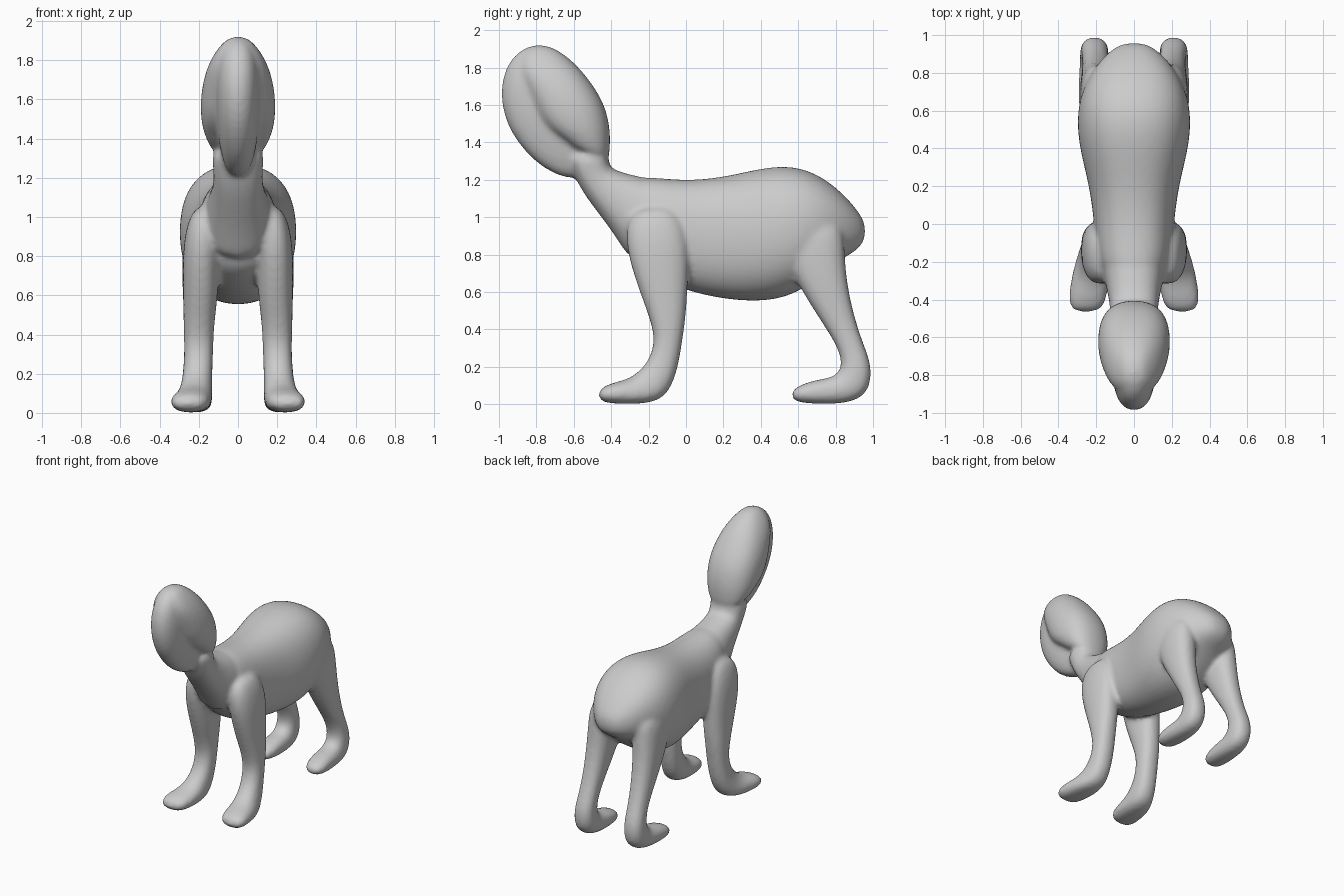
import bpy, bmesh, math
from mathutils import Vector

SIDES = 16
bm = bmesh.new()


def spow(v, e=0.85):
    return math.copysign(abs(v) ** e, v)


def loft(rings, mirror=False):
    """Closed tube; ring = (x centre, front y, front z, back y, back z, half width)."""
    for side in ((1, -1) if mirror else (1,)):
        loops = []
        for x, y0, z0, y1, z1, hw in rings:
            c = Vector((side * x, (y0 + y1) / 2, (z0 + z1) / 2))
            d = Vector((0, (y0 - y1) / 2, (z0 - z1) / 2))
            loop = []
            for i in range(SIDES):
                a = 2 * math.pi * i / SIDES
                p = c + d * spow(math.cos(a))
                p.x += hw * spow(math.sin(a))
                loop.append(bm.verts.new(p))
            loops.append(loop)
        for a, b in zip(loops, loops[1:]):
            for i in range(SIDES):
                j = (i + 1) % SIDES
                bm.faces.new((a[i], a[j], b[j], b[i]))
        bm.faces.new(loops[0][::-1])
        bm.faces.new(loops[-1])


# torso: y, bottom z, top z, half width
torso = [(-.30, .78, 1.22, .15), (-.18, .68, 1.22, .20), (0, .60, 1.20, .215),
         (.2, .555, 1.22, .24), (.4, .54, 1.27, .295), (.56, .57, 1.285, .31),
         (.70, .66, 1.24, .285), (.82, .77, 1.15, .22), (.91, .815, 1.05, .14),
         (.96, .88, .97, .06)]
loft([(0, y, b, y, t, w) for y, b, t, w in torso])

# neck
loft([(0, -.27, .72, .05, 1.17, .19), (0, -.35, .85, -.15, 1.20, .17),
      (0, -.43, .97, -.30, 1.23, .14), (0, -.54, 1.11, -.40, 1.26, .125),
      (0, -.60, 1.22, -.41, 1.29, .13), (0, -.66, 1.36, -.42, 1.38, .14)])

# narrow face ridge
loft([(0, -.82, 1.925, -.74, 1.92, .03), (0, -.91, 1.88, -.64, 1.86, .08),
      (0, -.97, 1.80, -.56, 1.78, .11), (0, -1.0, 1.67, -.50, 1.64, .12),
      (0, -.975, 1.52, -.46, 1.50, .115), (0, -.90, 1.39, -.45, 1.38, .10),
      (0, -.79, 1.275, -.46, 1.30, .08), (0, -.64, 1.20, -.52, 1.22, .045)])

# wide back of the head overhanging the face
loft([(0, -.82, 1.925, -.73, 1.92, .04), (0, -.90, 1.88, -.63, 1.86, .10),
      (0, -.92, 1.78, -.54, 1.77, .16), (0, -.86, 1.66, -.455, 1.65, .19),
      (0, -.82, 1.55, -.415, 1.55, .197), (0, -.76, 1.475, -.40, 1.44, .187),
      (0, -.69, 1.43, -.405, 1.37, .165), (0, -.60, 1.36, -.41, 1.28, .13)])

# front legs with splayed feet
loft([(.16, -.28, 1.05, -.08, 1.07, .06), (.175, -.33, .93, .0, .96, .095),
      (.19, -.31, .78, .02, .80, .095), (.19, -.25, .60, .01, .60, .09),
      (.20, -.195, .46, .0, .46, .08), (.20, -.165, .34, -.02, .33, .075),
      (.205, -.20, .23, -.045, .17, .075), (.215, -.27, .16, -.10, .04, .085),
      (.23, -.33, .13, -.20, .0, .10), (.245, -.40, .115, -.38, .0, .105),
      (.255, -.47, .08, -.47, .015, .08)], mirror=True)

# hind legs
loft([(.17, .52, 1.0, .84, 1.0, .10), (.185, .51, .80, .85, .84, .105),
      (.195, .62, .60, .86, .66, .09), (.20, .73, .43, .90, .47, .075),
      (.205, .815, .30, .95, .32, .068), (.21, .835, .20, 1.0, .20, .075),
      (.21, .80, .155, .98, .05, .078), (.21, .75, .14, .86, .0, .08),
      (.215, .66, .125, .68, .0, .085), (.22, .56, .08, .56, .015, .065)],
     mirror=True)

# fuse all parts into one smooth skin
bmesh.ops.recalc_face_normals(bm, faces=bm.faces)
mesh = bpy.data.meshes.new("animal_body")
bm.to_mesh(mesh)
bm.free()
body = bpy.data.objects.new("animal_body", mesh)
bpy.context.collection.objects.link(body)
sub = body.modifiers.new("round", 'SUBSURF')
sub.levels = sub.render_levels = 2
fuse = body.modifiers.new("fuse", 'REMESH')
fuse.mode = 'VOXEL'
fuse.voxel_size = 0.016
fuse.use_smooth_shade = True
soft = body.modifiers.new("soften", 'SMOOTH')
soft.factor = 0.5
soft.iterations = 5
